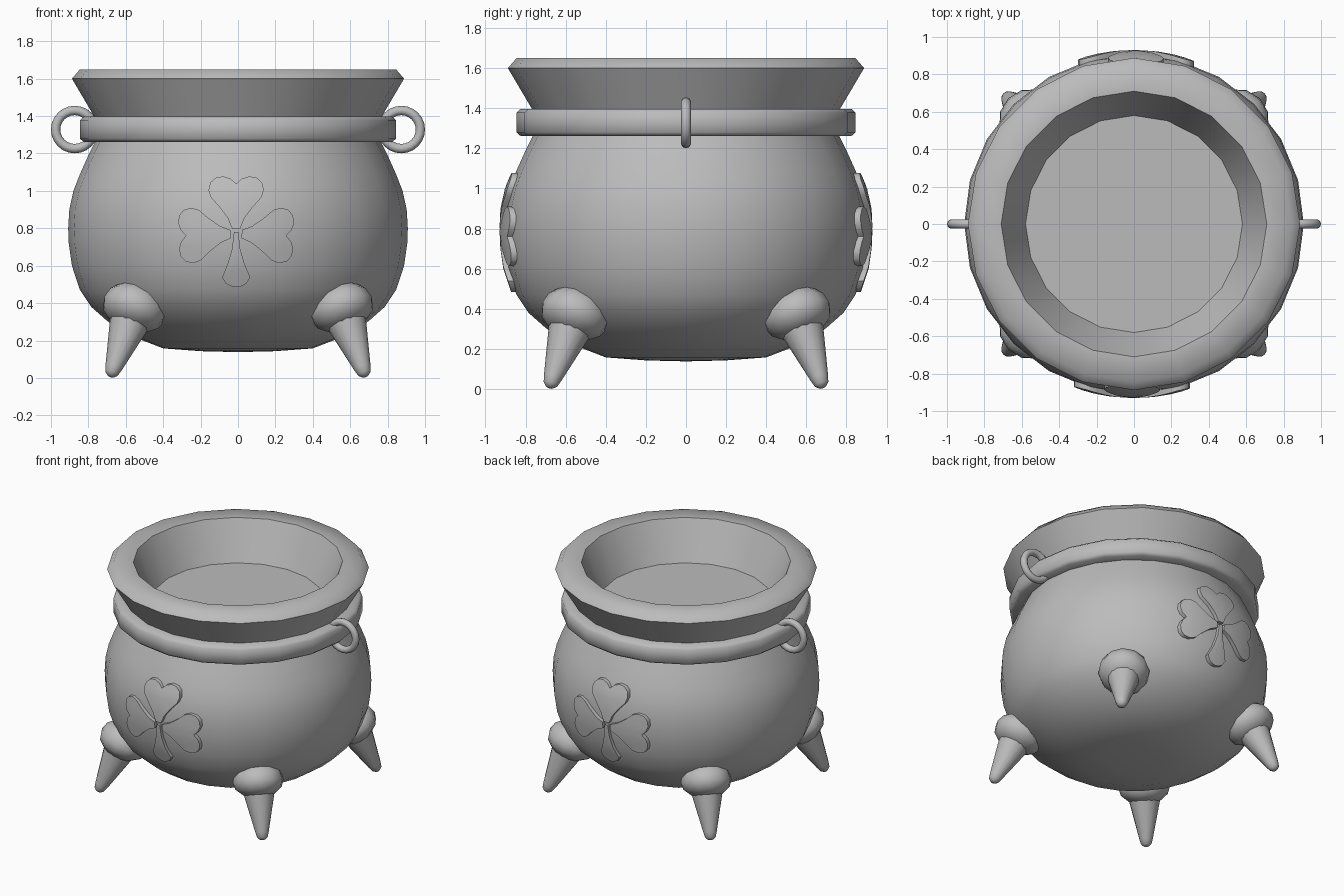
import bpy, bmesh, math
from mathutils import Vector, Matrix

cube = bpy.data.objects.get("Cube")
if cube:
    bpy.data.objects.remove(cube, do_unlink=True)

iron = bpy.data.materials.new("grey_iron")
iron.use_nodes = True
grey = (0.5, 0.5, 0.5, 1)
iron.diffuse_color = grey
iron.node_tree.nodes["Principled BSDF"].inputs["Base Color"].default_value = grey


def finish(name, bm, angle=50):
    bmesh.ops.recalc_face_normals(bm, faces=bm.faces)
    mesh = bpy.data.meshes.new(name)
    bm.to_mesh(mesh)
    bm.free()
    mesh.materials.append(iron)
    obj = bpy.data.objects.new(name, mesh)
    bpy.context.collection.objects.link(obj)
    bpy.ops.object.select_all(action='DESELECT')
    obj.select_set(True)
    bpy.context.view_layer.objects.active = obj
    bpy.ops.object.shade_smooth_by_angle(angle=math.radians(angle))
    return obj


def lathe(name, profile, sides, matrix=Matrix(), closed=False):
    """Spin a (radius, height) profile around z, then place it."""
    bm = bmesh.new()
    rings = []
    for r, z in profile:
        if r == 0:
            rings.append([bm.verts.new((0, 0, z))] * sides)
        else:
            rings.append([bm.verts.new((r * math.cos(a), r * math.sin(a), z))
                          for a in (math.tau * i / sides for i in range(sides))])
    pairs = list(zip(rings, rings[1:]))
    if closed:
        pairs.append((rings[-1], rings[0]))
    for low, high in pairs:
        for i in range(sides):
            j = (i + 1) % sides
            bm.faces.new(dict.fromkeys((low[i], low[j], high[j], high[i])))
    bm.transform(matrix)
    return finish(name, bm)


# Round belly
BELLY = [(0, .138), (.2, .143), (.4, .158), (.6, .235), (.7, .305), (.785, .38),
         (.845, .47), (.888, .6), (.905, .72), (.908, .8), (.902, .9), (.88, 1.0),
         (.845, 1.09), (.8, 1.19), (.76, 1.27), (.72, 1.36)]
lathe("belly", BELLY, 24)

# Flared neck with a flat lip and a shallow inside
lathe("neck", [(.7, 1.28), (.77, 1.4), (.888, 1.6), (.845, 1.65),
               (.71, 1.65), (.58, 1.37), (0, 1.37)], 20)

# Band around the shoulder
lathe("band", [(.72, 1.262), (.825, 1.262), (.846, 1.28), (.846, 1.378),
               (.825, 1.397), (.72, 1.397)], 20, closed=True)

# Side rings
for side, label in ((1, "left"), (-1, "right")):
    circle = [(.102 + .025 * math.cos(math.tau * k / 10), .025 * math.sin(math.tau * k / 10))
              for k in range(10)]
    place = Matrix.Translation((side * .873, 0, 1.328)) @ Matrix.Rotation(math.pi / 2, 4, 'X')
    lathe(label + "_ring", circle, 24, place, closed=True)

# Four splayed feet, each a bulging collar and a blunt spike
COLLAR = [(0, -.13), (.11, -.11), (.16, -.055), (.175, 0), (.16, .05), (.1, .1), (0, .1)]
SPIKE = [(0, .05), (.108, .08), (.046, .35), (.036, .385), (.018, .402), (0, .405)]
for sx, x_name in ((1, "left"), (-1, "right")):
    for sy, y_name in ((-1, "front"), (1, "back")):
        axis = Vector((sx * .313, sy * .313, -.897))
        place = (Matrix.Translation((sx * .555, sy * .555, .37))
                 @ axis.to_track_quat('Z', 'Y').to_matrix().to_4x4())
        lathe(f"{y_name}_{x_name}_collar", COLLAR, 12, place)
        lathe(f"{y_name}_{x_name}_spike", SPIKE, 16, place)


# Clover reliefs wrapped onto the belly
def belly_radius(z):
    for (r0, z0), (r1, z1) in zip(BELLY, BELLY[1:]):
        if z0 <= z <= z1:
            return r0 + (r1 - r0) * (z - z0) / (z1 - z0)


def wrap(x, z, lift):
    r = belly_radius(z) + lift
    return (x, -math.sqrt(r * r - x * x), z)


LEAF = [(.022, .03), (.045, .085), (.09, .145), (.135, .195), (.148, .235), (.138, .275),
        (.11, .3), (.07, .308), (.03, .295)]
STEM = [(.012, -.01), (.022, .08), (.045, .16), (.075, .232), (.055, .265), (.025, .28)]


def petal(bm, half, middle, end, turn):
    outline = half + [(0, end)] + [(-w, l) for w, l in reversed(half)]
    c, s = math.cos(turn), math.sin(turn)

    def ring(scale, lift):
        verts = []
        for w, l in outline:
            w, l = w * scale, middle + (l - middle) * scale
            verts.append(bm.verts.new(wrap(w * c + l * s - .01, l * c - w * s + .77, lift)))
        return verts

    rings = [ring(1, -.03), ring(1, .022), ring(.6, .023), ring(.25, .023)]
    n = len(outline)
    for a, b in zip(rings, rings[1:]):
        for i in range(n):
            bm.faces.new((a[i], a[(i + 1) % n], b[(i + 1) % n], b[i]))
    bm.faces.new(rings[-1])


for label, spin in (("front", 0), ("back", math.pi)):
    bm = bmesh.new()
    for turn in (0, math.radians(92), math.radians(-92)):
        petal(bm, LEAF, .2, .268, turn)
    petal(bm, STEM, .18, .285, math.pi)
    bm.transform(Matrix.Rotation(spin, 4, 'Z'))
    finish(label + "_clover", bm, 40)
